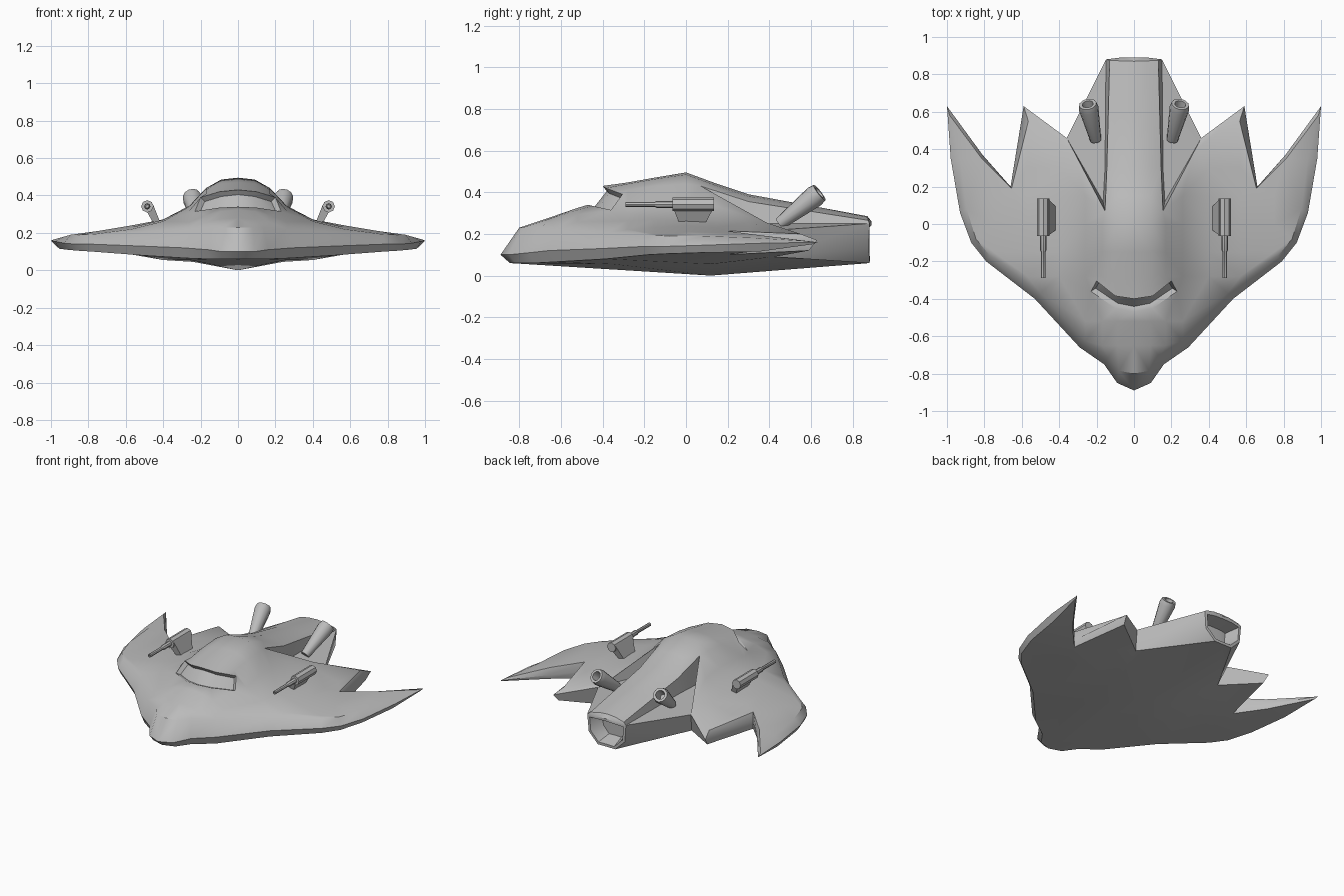
import bpy, bmesh, math
from mathutils import Vector
from mathutils.geometry import delaunay_2d_cdt

if "Cube" in bpy.data.objects:
    bpy.data.objects.remove(bpy.data.objects["Cube"])

# Half outline, nose to tail: outer x, y, z | top-skin edge x, y, z | bottom z
RIM = [
    (0, -.89, .10, 0, -.80, .23, .06), (.09, -.85, .10, .08, -.785, .23, .06),
    (.16, -.75, .11, .135, -.71, .23, .06), (.29, -.66, .12, .262, -.625, .222, .065),
    (.53, -.40, .13, .50, -.37, .207, .08), (.79, -.20, .14, .77, -.17, .193, .10),
    (.87, -.10, .14, .845, -.08, .19, .105), (.93, .06, .145, .895, .08, .19, .11),
    (.98, .35, .155, .93, .35, .18, .115), (1, .63, .16, .985, .58, .165, .15),
    (.81, .37, .15, .81, .345, .195, .12), (.66, .20, .15, .655, .19, .215, .10),
    (.59, .63, .17, .565, .55, .2, .12), (.36, .46, .22, .32, .385, .255, .09),
    (.165, .12, .25, .155, .07, .43, 0), (.155, .30, .25, .145, .30, .355, 0),
    (.15, .88, .25, .13, .875, .265, .13), (.07, .89, .258, .065, .872, .28, .06),
    (0, .89, .26, 0, .87, .285, .06)]
NOTCH = (14, 15)          # these belong to the rear deck notch, top only

# Heights of the upper skin: y -> z at each column x
COLS = (0, .09, .17, .26, .4, .57, .75)
ROWS = {-.65: (.28, .274, .258), -.52: (.325, .315, .293, .258),
        -.28: (.447, .44, .41, .32, .262, .22),
        -.15: (.47, .463, .43, .34, .27, .23, .198),
        0: (.495, .485, .44, .345, .272, .24, .21),
        .15: (.44, .43, None, .332, .265, .23, .205),
        .30: (.39, .38, None, None, .255, .215, .2),
        .60: (.335, .318)}
SLIT_LOW = [(0, -.47, .34), (.1, -.45, .335), (.23, -.36, .315)]
SLIT_TOP = [(.2, -.305, .39), (.1, -.385, .42), (0, -.40, .43)]

grey = bpy.data.materials.new("dark_grey")
grey.diffuse_color = (.5, .5, .5, 1)
grey.use_nodes = True
grey.node_tree.nodes["Principled BSDF"].inputs["Base Color"].default_value = grey.diffuse_color


def finish(bm, name, angle=30, mirror=False):
    bmesh.ops.recalc_face_normals(bm, faces=bm.faces[:])
    me = bpy.data.meshes.new(name)
    bm.to_mesh(me)
    bm.free()
    me.set_sharp_from_angle(angle=math.radians(angle))
    me.materials.append(grey)
    ob = bpy.data.objects.new(name, me)
    bpy.context.collection.objects.link(ob)
    if mirror:
        ob.modifiers.new("mirror", 'MIRROR')
    return ob


def skin(bm, ring, nodes, edges=()):
    """Triangulate a ring with inner nodes; returns the list of (face, source ids)."""
    src = list(ring) + [bm.verts.new(n) for n in nodes]
    co, _, faces, orig, _, _ = delaunay_2d_cdt(
        [v.co.xy for v in src], list(edges), [list(range(len(ring)))], 1, 1e-5)
    out = []
    for f in faces:
        ids = [orig[i][0] for i in f]
        out.append((bm.faces.new([src[i] for i in ids]), ids))
    return out


# --- hull: half built, then mirrored (flat rim and keel, smooth upper skin)
bm = bmesh.new()
mid = [bm.verts.new(r[:3]) for r in RIM]
top = [bm.verts.new(r[3:6]) for r in RIM]
low_i = [i for i in range(len(RIM)) if i not in NOTCH]
low = {i: bm.verts.new(((RIM[i][0] + RIM[i][3]) / 2, (RIM[i][1] + RIM[i][4]) / 2, RIM[i][6]))
       for i in low_i}
for i in range(len(RIM) - 1):
    bm.faces.new((mid[i], mid[i + 1], top[i + 1], top[i]))
for a, b in zip(low_i, low_i[1:]):
    bm.faces.new((low[a], low[b], mid[b], mid[a]))
# sunken rear deck
bm.faces.new((mid[13], mid[14], mid[15]))
bm.faces.new((mid[13], mid[15], mid[16]))
# upper skin with the cockpit slit
nodes = SLIT_LOW + SLIT_TOP
nodes += [(x, y, z) for y, zs in ROWS.items() for x, z in zip(COLS, zs) if z]
n = len(RIM)
for f, ids in skin(bm, top, nodes, [(n + k, n + k + 1) for k in range(5)]):
    in_slit = all(n <= i < n + 6 for i in ids) and any(i < n + 3 for i in ids)
    f.material_index = int(in_slit)
    f.smooth = not in_slit
# keel
skin(bm, [low[i] for i in low_i],
     [(0, .12, 0), (.24, .12, .045), (.4, .12, .055), (.25, -.35, .055), (.6, .05, .09)])
dup = bmesh.ops.duplicate(bm, geom=bm.verts[:] + bm.edges[:] + bm.faces[:])["geom"]
bmesh.ops.scale(bm, vec=(-1, 1, 1), verts=[g for g in dup if isinstance(g, bmesh.types.BMVert)])
bmesh.ops.remove_doubles(bm, verts=bm.verts[:], dist=1e-4)
bmesh.ops.recalc_face_normals(bm, faces=bm.faces[:])
# recess the slit and the engine nozzle
slit = [f for f in bm.faces if f.material_index == 1]
bmesh.ops.inset_region(bm, faces=slit, thickness=.008, depth=-.03, use_even_offset=True)
for f in bm.faces:
    f.material_index = 0
rear = [f for f in bm.faces if f.calc_center_median().y > .86
        and f.normal.y > .7 and f.calc_center_median().z < .22]
bmesh.ops.inset_region(bm, faces=rear, thickness=.018, depth=0, use_even_offset=True)
bmesh.ops.inset_region(bm, faces=rear, thickness=.02, depth=-.1, use_even_offset=True)
finish(bm, "hull", 40)


def tube(name, start, axis, profile, sides):
    """Lathe (radius, distance) pairs along an axis, closed at both ends, on both sides."""
    bm = bmesh.new()
    rot = Vector(axis).to_track_quat('Z', 'Y')
    rings = []
    for r, d in profile:
        rings.append([bm.verts.new(Vector(start) + rot @ Vector(
            (r * math.cos(2 * math.pi * k / sides), r * math.sin(2 * math.pi * k / sides), d)))
            for k in range(sides)])
    for a, b in zip(rings, rings[1:]):
        for k in range(sides):
            j = (k + 1) % sides
            bm.faces.new((a[k], a[j], b[j], b[k])).smooth = sides > 8
    bm.faces.new(rings[0])
    bm.faces.new(rings[-1])
    return finish(bm, name, 40, True)


# --- rear angled exhaust tubes
tube("rear_tube", (.205, .45, .25), (.04, .18, .14),
     [(.03, 0), (.053, .215), (.047, .245), (.03, .245), (.022, .17)], 12)

# --- wing cannons: pod, stepped barrel and pylon
tube("cannon_pod", (.485, .135, .342), (0, -1, 0), [(.033, 0), (.033, .2)], 8)
tube("cannon_barrel", (.485, -.05, .342), (0, -1, 0),
     [(.017, 0), (.017, .09), (.012, .1), (.012, .24), (.006, .24), (.006, .2)], 8)
bm = bmesh.new()
upper = [bm.verts.new((x, y, z)) for x, z in ((.455, .355), (.49, .32))
         for y in ((-.06, .13) if x < .47 else (.13, -.06))]
lower = [bm.verts.new((x, y, z)) for x, z in ((.415, .255), (.45, .245))
         for y in ((-.03, .09) if x < .43 else (.09, -.03))]
bm.faces.new(upper)
bm.faces.new(lower)
for k in range(4):
    j = (k + 1) % 4
    bm.faces.new((upper[k], upper[j], lower[j], lower[k]))
finish(bm, "cannon_pylon", 20, True)
